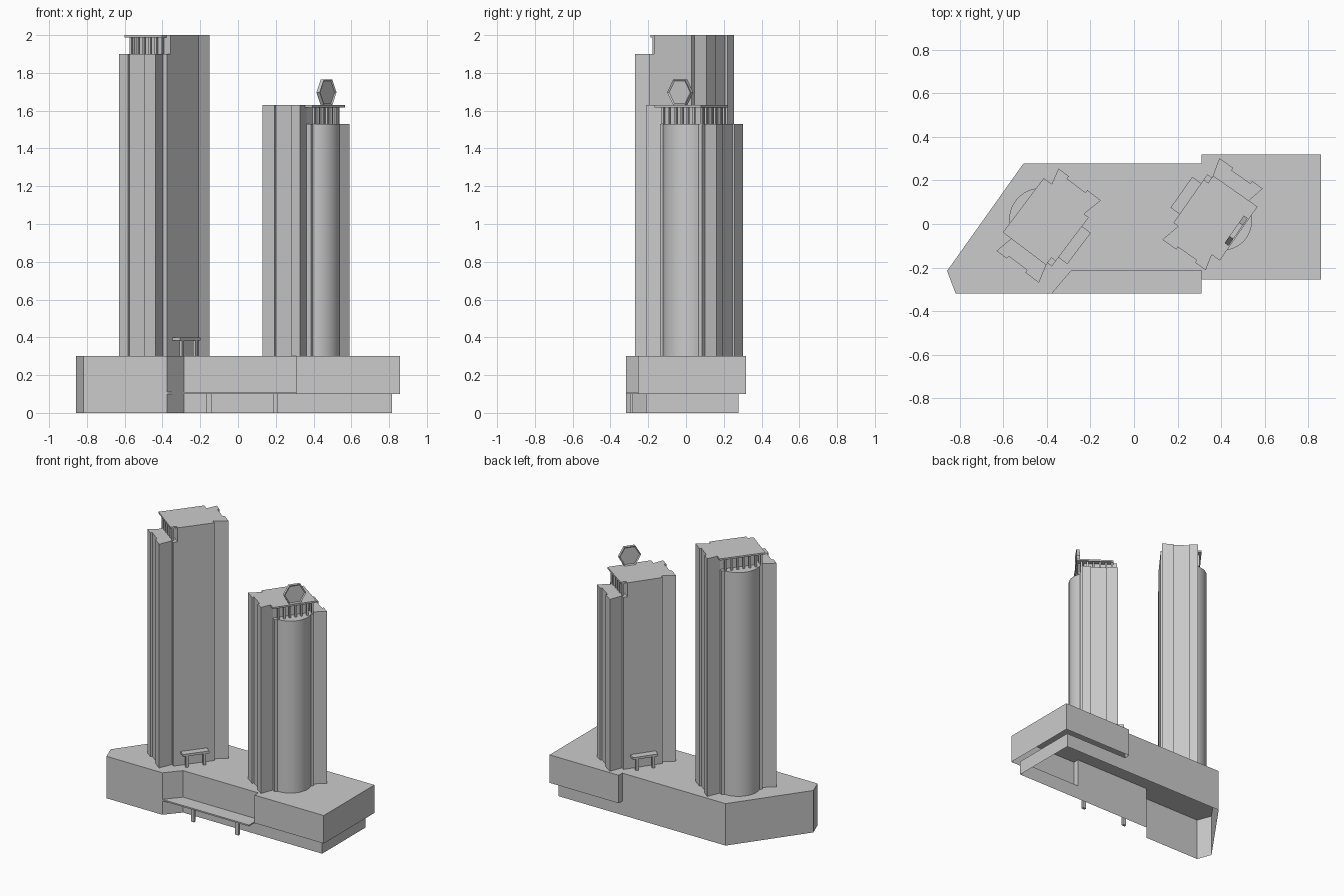
import bpy, bmesh, math
from mathutils import Matrix, Vector

if "Cube" in bpy.data.objects:
    bpy.data.objects.remove(bpy.data.objects["Cube"])

K = 1 / 218  # plan drafting unit of the tower profiles


def finish(name, bm, matrix=None, smooth=False):
    me = bpy.data.meshes.new(name)
    bm.to_mesh(me)
    bm.free()
    ob = bpy.data.objects.new(name, me)
    bpy.context.collection.objects.link(ob)
    if matrix is not None:
        ob.matrix_world = matrix
    if smooth:
        bpy.context.view_layer.objects.active = ob
        bpy.ops.object.select_all(action='DESELECT')
        ob.select_set(True)
        bpy.ops.object.shade_smooth_by_angle(angle=math.radians(25))
    return ob


def add_walls(bm, pts, z0, z1, closed=False):
    n = len(pts)
    for i in range(n if closed else n - 1):
        a, b = pts[i], pts[(i + 1) % n]
        bm.faces.new([bm.verts.new(p) for p in
                      ((*a, z0), (*b, z0), (*b, z1), (*a, z1))])


def add_cap(bm, pts, z, down=False):
    seq = reversed(pts) if down else pts
    bm.faces.new([bm.verts.new((*p, z)) for p in seq])


def add_prism(bm, pts, z0, z1, bottom=True):
    add_walls(bm, pts, z0, z1, True)
    add_cap(bm, pts, z1)
    if bottom:
        add_cap(bm, pts, z0, True)
    bmesh.ops.remove_doubles(bm, verts=bm.verts, dist=1e-5)


def add_box(bm, x0, x1, y0, y1, z0, z1):
    add_prism(bm, [(x0, y0), (x1, y0), (x1, y1), (x0, y1)], z0, z1)


# Podium: roof and outer walls, open underneath
upper = [(.31, -.213), (.31, -.255), (.857, -.255), (.857, .318), (.31, .318), (.31, .277)]
left = [(.31, .277), (-.507, .277), (-.857, -.215), (-.818, -.318),
        (-.376, -.318), (-.286, -.213), (.31, -.213)]
bm = bmesh.new()
add_walls(bm, upper, .1, .3)
add_walls(bm, left, 0, .3)
add_cap(bm, upper + left[1:-1], .3)
bmesh.ops.remove_doubles(bm, verts=bm.verts, dist=1e-5)
finish("podium", bm)

# Set-back ground floor under the right half
bm = bmesh.new()
add_walls(bm, [(.31, -.213), (.815, -.213), (.815, .277), (.31, .277)], 0, .1)
finish("podium_ground_floor", bm)

# Front entrance canopy and its columns
bm = bmesh.new()
add_prism(bm, [(-.376, -.318), (.31, -.318), (.31, -.213), (-.286, -.213)], .1, .11)
finish("front_canopy", bm)
for i, x in enumerate((-.153, .197)):
    bm = bmesh.new()
    add_box(bm, x - .013, x + .013, -.296, -.28, 0, .1)
    finish(f"front_canopy_column_{i + 1}", bm)


# Tower: cross-shaped shaft with a bowed bay, stepped top, roof slab on posts
wing = [(27.5, 30.6), (21.7, 30.6), (27, 51.5), (10, 51.5), (10, 48.5),
        (-13, 48.5), (-13, 51.5), (-26, 51.5), (-21, 30.6)]
R, CU = 31.2, -9.8


def bay(v):
    return CU - math.sqrt(R * R - v * v)


def tower(name, x, y, angle, low, top, stretch):
    m = Matrix.Translation((x, y, 0)) @ Matrix.Rotation(math.radians(angle), 4, 'Z')

    def scaled(pts):
        return [(u * K, v * K * stretch) for u, v in pts]

    def box(bm, u0, u1, v0, v1, z0, z1):
        (a, b), (c, d) = scaled([(u0, v0), (u1, v1)])
        add_box(bm, a, c, b, d, z0, z1)

    half = math.asin(26 / R)
    arc = []
    for i in range(17):
        t = half - 2 * half * i / 16
        arc.append((CU - R * math.cos(t), R * math.sin(t)))
    mid = [(-27, 30.6)] + arc + [(-27, -30.6)]
    mirrored = [(u, -v) for u, v in reversed(wing)]
    bm = bmesh.new()
    add_prism(bm, scaled(wing + mid + mirrored), .3, low, bottom=False)
    finish(name + "_shaft", bm, m, smooth=True)

    # Tall part rising past the low wing and the bay
    bm = bmesh.new()
    add_prism(bm, scaled([(27.5, -24)] + wing + [(-21, -24)]), low, top, bottom=False)
    finish(name + "_upper_storey", bm, m)

    bm = bmesh.new()
    box(bm, -32, 22, -33, 35, top - .012, top)
    finish(name + "_roof_slab", bm, m)

    bm = bmesh.new()
    spots = [(-25 + 9 * i, -29) for i in range(6)]
    spots += [(-28, -20 + 9 * i) for i in range(6)]
    for u, v in spots:
        box(bm, u - 1.4, u + 1.4, v - 1.4, v + 1.4, low, top - .012)
    finish(name + "_roof_posts", bm, m)

    # Small porch on the podium roof
    bm = bmesh.new()
    box(bm, 27.5, 38.5, -19.5, 19.5, .382, .398)
    finish(name + "_porch_roof", bm, m)
    bm = bmesh.new()
    for v in (-13, 13):
        box(bm, 34, 37.5, v - 2, v + 2, .3, .382)
    finish(name + "_porch_legs", bm, m)
    return m


tower("tall_tower", -.393, -.006, -37, 1.9, 2.0, 1.0)
m2 = tower("short_tower", .362, .044, 145, 1.53, 1.63, .965)

# Plain hexagonal roof sign: disc with a raised rim on both faces
bm = bmesh.new()
ret = bmesh.ops.create_cone(bm, cap_ends=True, segments=6, radius1=.077,
                            radius2=.077, depth=.022)
bm.normal_update()
caps = [f for f in bm.faces if len(f.verts) == 6]
bmesh.ops.inset_individual(bm, faces=caps, thickness=.009, depth=0)
for f in caps:
    bmesh.ops.translate(bm, verts=f.verts, vec=-f.normal * .006)
zs = Matrix.Rotation(math.radians(90), 4, 'Y')
corner = max(bm.verts, key=lambda v: v.co.length)
spin = Matrix.Rotation(math.pi / 2 - math.atan2(corner.co.y, corner.co.x), 4, 'Z')
finish("hexagon_sign", bm, m2 @ Matrix.Translation((-.13, 0, 1.697)) @ zs @ spin)
